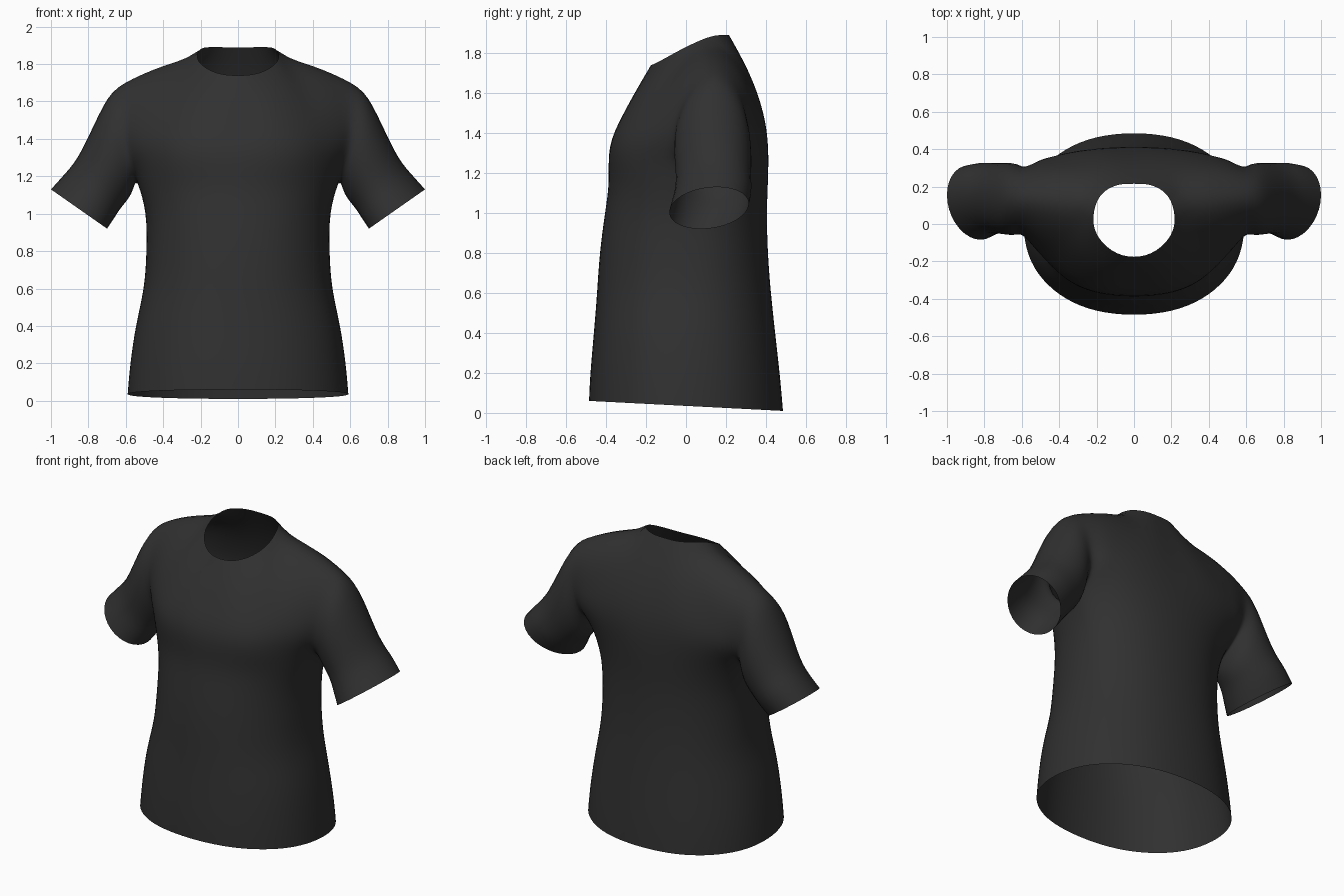
import bpy, bmesh, math
from mathutils import Vector

if "Cube" in bpy.data.objects:
    bpy.data.objects.remove(bpy.data.objects["Cube"])

N = 5  # columns from centre to side, per front/back quarter


def spow(v, p):
    return math.copysign(abs(v) ** p, v)


# Lower torso rows: front z, back z, half width, front depth, back depth, side y
BODY = [(.06, .01, .59, .485, .485, .0), (.21, .18, .575, .477, .47, .0),
        (.41, .39, .545, .46, .447, .0), (.6, .6, .505, .445, .425, .02),
        (.8, .8, .49, .43, .41, .04), (1.0, 1.0, .495, .405, .405, .06),
        (1.16, 1.16, .535, .387, .41, .09)]
# Upper panels, armpit to neck, each row from centre to armhole
SEAM = [(.205, .10, 1.875), (.40, .12, 1.79), (.61, .14, 1.695)]
FRONT = [
    [(0, -.38, 1.33), (.17, -.37, 1.33), (.32, -.32, 1.33), (.43, -.235, 1.33), (.51, -.15, 1.32), (.565, -.07, 1.30)],
    [(0, -.32, 1.48), (.16, -.31, 1.49), (.30, -.26, 1.49), (.41, -.19, 1.49), (.50, -.12, 1.49), (.59, -.05, 1.48)],
    [(0, -.25, 1.61), (.14, -.23, 1.63), (.27, -.155, 1.66), (.35, -.07, 1.69), (.48, -.02, 1.67), (.61, .03, 1.62)],
    [(0, -.175, 1.74), (.12, -.14, 1.755), (.21, -.03, 1.815)] + SEAM]
BACK = [
    [(0, .41, 1.33), (.17, .405, 1.33), (.32, .385, 1.33), (.43, .355, 1.33), (.51, .32, 1.32), (.565, .28, 1.30)],
    [(0, .385, 1.5), (.16, .385, 1.5), (.30, .37, 1.5), (.41, .35, 1.5), (.50, .33, 1.49), (.59, .30, 1.48)],
    [(0, .315, 1.7), (.11, .315, 1.7), (.22, .30, 1.70), (.32, .28, 1.71), (.47, .27, 1.68), (.61, .25, 1.62)],
    [(0, .215, 1.89), (.08, .21, 1.89), (.155, .175, 1.89)] + SEAM]
# Sleeve rings: top x, top z, bottom x, bottom z, front y, back y, forward lean
SLEEVE = [(.72, 1.575, .57, 1.11, -.06, .325, .0), (.835, 1.34, .62, 1.04, -.05, .325, .01),
          (.92, 1.22, .66, .98, -.06, .325, .03), (1.0, 1.13, .70, .92, -.08, .31, .04)]


def body_ring(zf, zb, w, f, b, ys):
    pts = []
    for j in range(2 * N + 1):
        a = math.pi * j / (2 * N)
        c, s = spow(math.cos(a), .92), spow(math.sin(a), .92)
        if j in (0, 2 * N):
            s = 0
        y = ys - c * ((f + ys) if c > 0 else (b - ys))
        pts.append((w * s, y, zb + (zf - zb) * (1 + c) / 2))
    return pts


def sleeve_ring(tx, tz, bx, bz, yf, yb, lean):
    pts = []
    for k in range(8):
        a = math.tau * k / 8
        h = (1 - math.cos(a)) / 2
        y = (yf + yb) / 2 - math.sin(a) * (yb - yf) / 2 - lean * math.cos(a)
        pts.append((bx + (tx - bx) * h, y, bz + (tz - bz) * h))
    return pts


bm = bmesh.new()
cache = {}


def vert(p):
    key = tuple(round(c, 4) + 0.0 for c in p)
    if key not in cache:
        cache[key] = bm.verts.new(p)
    return cache[key]


def loft(rows, side, closed=False):
    for lo, hi in zip(rows, rows[1:]):
        n = len(lo)
        for j in range(n if closed else n - 1):
            k = (j + 1) % n
            bm.faces.new([vert((p[0] * side, p[1], p[2]))
                          for p in (lo[j], lo[k], hi[k], hi[j])])


# Body, chest, back and sleeves, mirrored left and right
rings = [body_ring(*r) for r in BODY]
armpit = rings[-1]
armhole = ([armpit[N]] + [r[N] for r in FRONT] + [r[N] for r in BACK[2::-1]])
for side in (1, -1):
    loft(rings, side)
    loft([armpit[:N + 1]] + FRONT, side)
    loft([armpit[:N - 1:-1]] + BACK, side)
    loft([armhole] + [sleeve_ring(*r) for r in SLEEVE], side, True)
bmesh.ops.recalc_face_normals(bm, faces=bm.faces[:])
mesh = bpy.data.meshes.new("shirt")
bm.to_mesh(mesh)
bm.free()
shirt = bpy.data.objects.new("shirt", mesh)
bpy.context.collection.objects.link(shirt)

sub = shirt.modifiers.new("smooth", 'SUBSURF')
sub.levels = sub.render_levels = 2

# Adjust the cage so the smoothed cloth passes through the drawn points
target = [v.co.copy() for v in mesh.vertices]
for _ in range(4):
    deps = bpy.context.evaluated_depsgraph_get()
    deps.update()
    ev = shirt.evaluated_get(deps)
    now = [Vector(ev.data.vertices[i].co) for i in range(len(target))]
    for v, t, n in zip(mesh.vertices, target, now):
        v.co += (t - n) * .9
    mesh.update()
    shirt.update_tag()

# Black cloth
mat = bpy.data.materials.new("black cloth")
mat.diffuse_color = (.03, .03, .03, 1)
mat.use_nodes = True
mat.node_tree.nodes["Principled BSDF"].inputs["Base Color"].default_value = mat.diffuse_color
mesh.materials.append(mat)
for p in mesh.polygons:
    p.use_smooth = True
